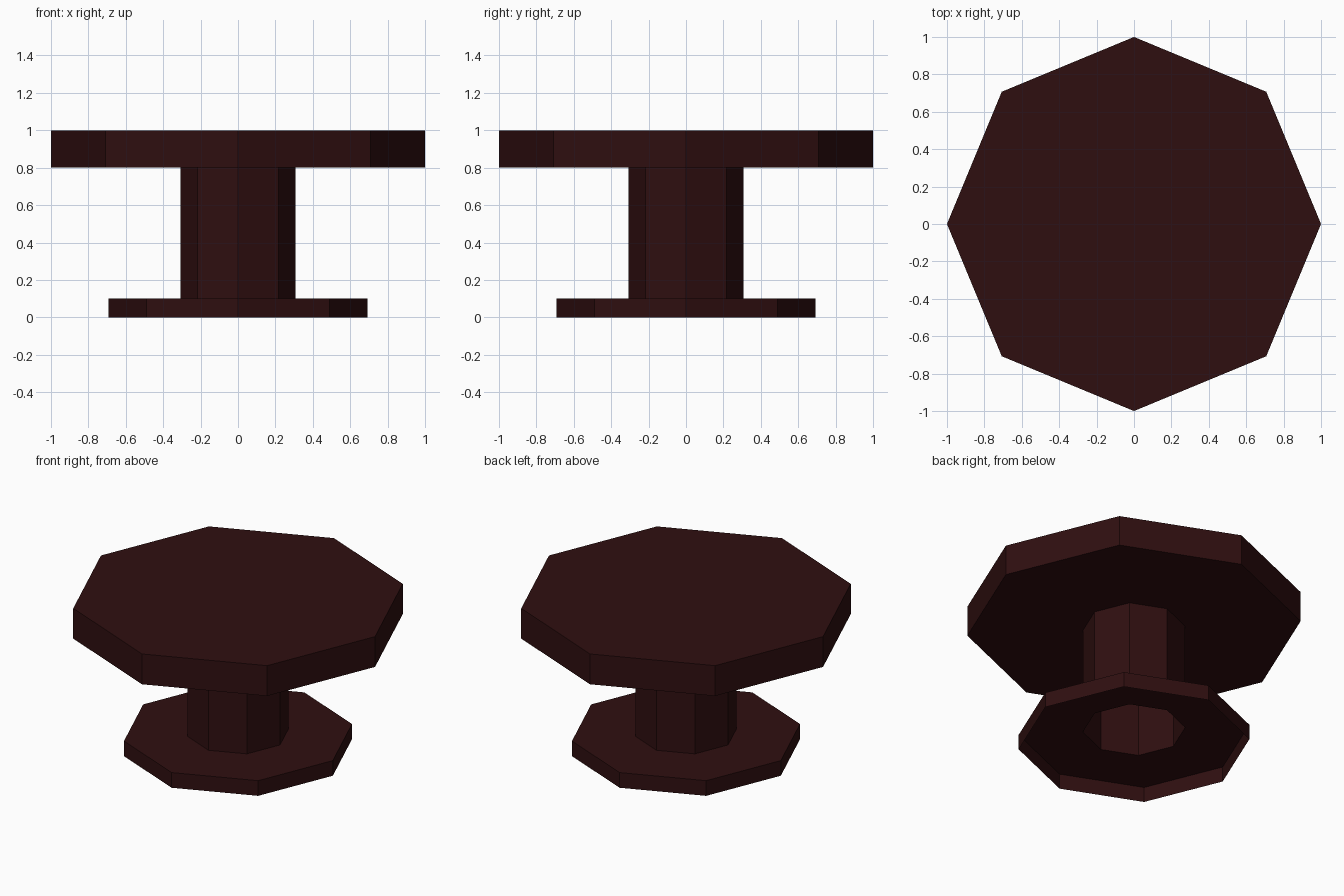
import bpy, bmesh, math

if "Cube" in bpy.data.objects:
    bpy.data.objects.remove(bpy.data.objects["Cube"])

SIDES = 8
# Radius / height profile from the floor up: flared foot, column, thick top
PROFILE = [(0.692, 0.0), (0.692, 0.1), (0.307, 0.1), (0.307, 0.8), (1.0, 0.8), (1.0, 1.0)]

wood = bpy.data.materials.new("dark_mahogany")
wood.diffuse_color = (0.028, 0.0045, 0.005, 1)
wood.use_nodes = True
wood.node_tree.nodes["Principled BSDF"].inputs["Base Color"].default_value = wood.diffuse_color

# One continuous octagonal shell, open underneath
bm = bmesh.new()
rings = []
for r, z in PROFILE:
    rings.append([bm.verts.new((r * math.cos(2 * math.pi * i / SIDES),
                                r * math.sin(2 * math.pi * i / SIDES), z))
                  for i in range(SIDES)])
for low, high in zip(rings, rings[1:]):
    for i in range(SIDES):
        j = (i + 1) % SIDES
        bm.faces.new((low[i], low[j], high[j], high[i]))

# Table surface
bm.faces.new(rings[-1])

mesh = bpy.data.meshes.new("pedestal_table")
bm.to_mesh(mesh)
bm.free()
mesh.materials.append(wood)
table = bpy.data.objects.new("pedestal_table", mesh)
bpy.context.collection.objects.link(table)
